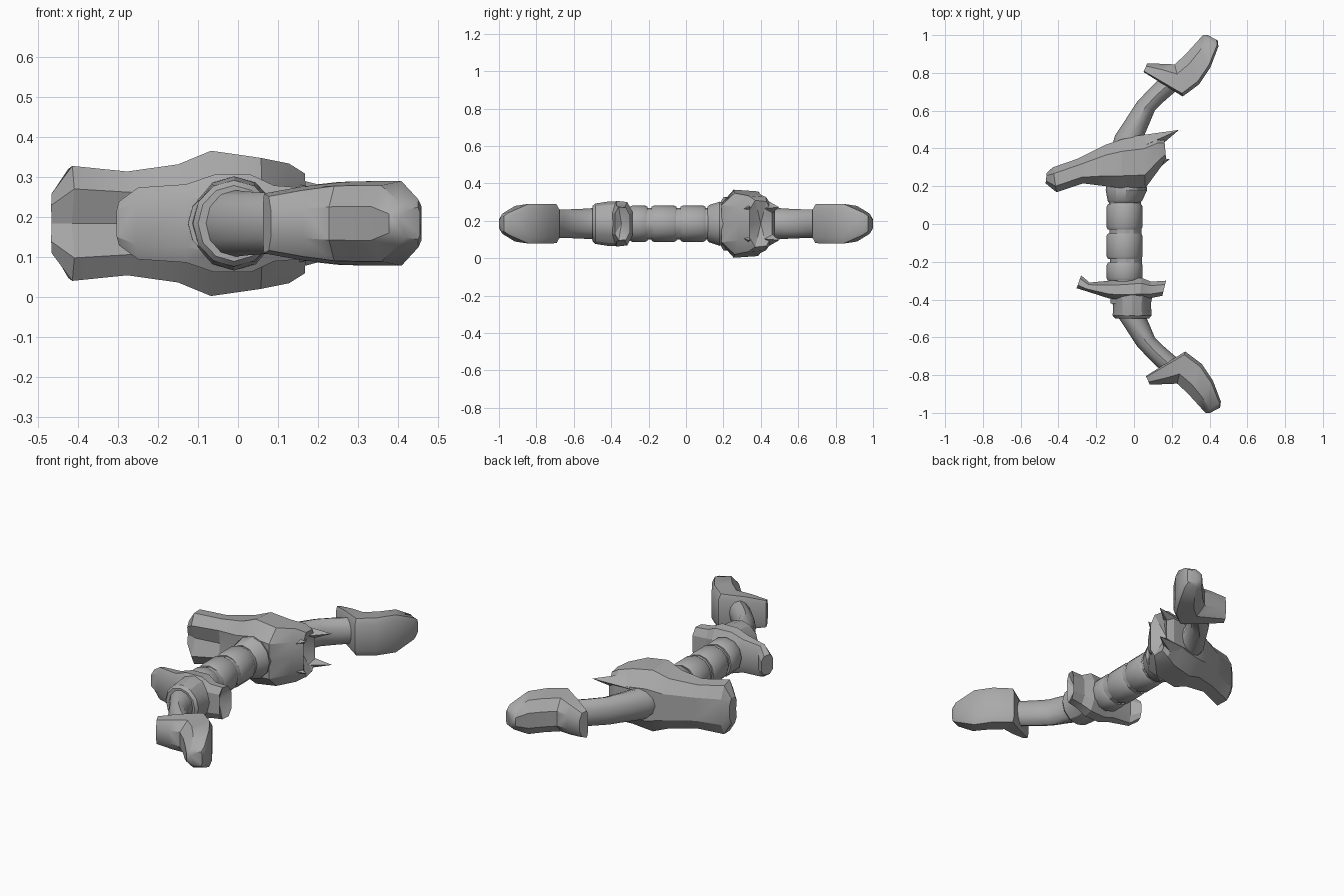
import bpy, bmesh, math
from mathutils import Vector

if "Cube" in bpy.data.objects:
    bpy.data.objects.remove(bpy.data.objects["Cube"], do_unlink=True)

MID = 0.184  # height of the mirror plane

grey = bpy.data.materials.new("plain_grey")
grey.use_nodes = True
grey.diffuse_color = (0.4, 0.4, 0.4, 1)
grey.node_tree.nodes["Principled BSDF"].inputs["Base Color"].default_value = (0.4, 0.4, 0.4, 1)

# Cross-sections as (across, up) for the upper half; mirrored below
BOXY = [(0, .7), (.1, 1), (.7, .9), (1, .4)]
FACET = [(0, .6), (.25, 1), (.75, .95), (1, .5)]
ROUND = [(.5 - .5 * math.cos(math.radians(a)), math.sin(math.radians(a)))
         for a in (0, 30, 60, 90, 120, 150, 180)]


def loft(name, sections, half, mirror=False, shift=0, end=None, angle=30):
    """Skin sections (ax, ay, bx, by, height[, dent]) and close both ends."""
    bm = bmesh.new()
    rings = []
    for ax, ay, bx, by, h, *dent in sections:
        a, b = Vector((ax, ay, MID)), Vector((bx, by, MID))
        outline = [(u, v) for u, v in half]
        outline += [(u, -v) for u, v in reversed(half) if v > .001]
        if dent:
            outline.append((dent[0], 0))
        rings.append([bm.verts.new(a.lerp(b, u) + Vector((0, 0, v * h))) for u, v in outline])
    n = len(rings[0])
    for r, s in zip(rings, rings[1:]):
        for i in range(n):
            j = (i + 1) % n
            bm.faces.new((r[i], r[j], s[j], s[i]))
    bm.faces.new(rings[0])
    if end:
        tip = bm.verts.new(end)
        for i in range(n):
            bm.faces.new((rings[-1][i], rings[-1][(i + 1) % n], tip))
    else:
        bm.faces.new(rings[-1])
    if mirror:
        for v in bm.verts:
            v.co.y *= -1
            v.co.x += shift
    bmesh.ops.remove_doubles(bm, verts=bm.verts, dist=.0005)
    bmesh.ops.recalc_face_normals(bm, faces=bm.faces)
    mesh = bpy.data.meshes.new(name)
    bm.to_mesh(mesh)
    bm.free()
    mesh.materials.append(grey)
    ob = bpy.data.objects.new(name, mesh)
    bpy.context.collection.objects.link(ob)
    bpy.ops.object.select_all(action='DESELECT')
    ob.select_set(True)
    bpy.context.view_layer.objects.active = ob
    bpy.ops.object.shade_smooth_by_angle(angle=math.radians(angle))
    return ob


def barrel(name, rows):
    """Round sleeve along y from rows of (y, centre x, half width, height)."""
    loft(name, [(x - w, y, x + w, y, h) for y, x, w, h in rows], ROUND)


# Grip: a core with three bevelled sleeves
barrel("grip_core", [(-.42, -.04, .085, .085), (.3, -.05, .085, .085)])
for i, (y0, y1) in enumerate([(-.30, -.205), (-.185, -.05), (-.03, .105)]):
    barrel(f"grip_sleeve_{i + 1}", [(y0, -.05, .088, .09), (y0 + .015, -.05, .096, .098),
                                    (y1 - .015, -.05, .096, .098), (y1, -.05, .088, .09)])
barrel("upper_collar", [(.115, -.05, .085, .09), (.125, -.048, .092, .1),
                        (.18, -.04, .11, .118), (.21, -.04, .105, .11)])
barrel("lower_collar", [(-.5, -.01, .09, .095), (-.485, -.01, .103, .108),
                        (-.42, -.01, .1, .118), (-.37, -.01, .11, .118)])

# Curved limbs and hooked blade tips, one at each end
limb = [(-.12, .4, .07, .4, .09), (-.1, .47, .055, .47, .085), (-.04, .56, .085, .54, .08),
        (.015, .645, .11, .6, .077), (.08, .715, .16, .65, .075), (.18, .81, .27, .745, .07)]
blade = [(.05, .805, .07, .85, .075), (.145, .745, .15, .848, .092), (.258, .675, .215, .845, .104),
         (.345, .74, .27, .895, .106), (.405, .83, .32, .95, .106), (.447, .94, .365, 1, .06),
         (.443, .972, .39, 1, .04)]
for side, flip in (("upper", False), ("lower", True)):
    loft(side + "_limb", limb, ROUND, flip, 0, angle=40)
    loft(side + "_blade", blade, BOXY, flip, .013, angle=35)

# Large guard with a scooped flare at one end and a notched end opposite
loft("upper_guard", [
    (-.468, .215, -.462, .27, .075, .1), (-.41, .168, -.43, .3, .144, .3),
    (-.27, .215, -.3, .345, .13, .1), (-.15, .2, -.15, .42, .148, 0),
    (-.07, .19, -.06, .45, .182, 0), (.06, .19, .05, .468, .164, 0),
    (.13, .285, .12, .475, .15, 0), (.17, .34, .16, .46, .125, 0)],
    FACET, end=(.11, .4, MID), angle=25)


def spike(name, base, tip, radius):
    """Four-sided spike from base to tip."""
    base, tip = Vector(base), Vector(tip)
    bpy.ops.mesh.primitive_cone_add(vertices=4, radius1=radius, radius2=0,
                                    depth=(tip - base).length, location=(base + tip) / 2)
    ob = bpy.context.object
    ob.name = name
    ob.rotation_euler = (tip - base).to_track_quat('Z', 'Y').to_euler()
    ob.data.materials.append(grey)


# Spikes around the notched end, mirrored in height
for s, label in ((1, "top"), (-1, "bottom")):
    spike(f"{label}_back_spike", (.02, .4, MID + .075 * s), (.238, .498, MID + .088 * s), .07)
    spike(f"{label}_front_spike", (.05, .3, MID + .06 * s), (.19, .344, MID + .09 * s), .06)

# Small guard with a swept end
loft("lower_guard", [
    (-.304, -.34, -.28, -.272, .055), (-.255, -.355, -.235, -.31, .09),
    (-.13, -.395, -.13, -.3, .098), (-.06, -.4, -.06, -.295, .122),
    (.03, -.4, .04, -.285, .122), (.09, -.392, .09, -.305, .095),
    (.15, -.38, .17, -.3, .09)], FACET, end=(.12, -.345, MID), angle=25)
